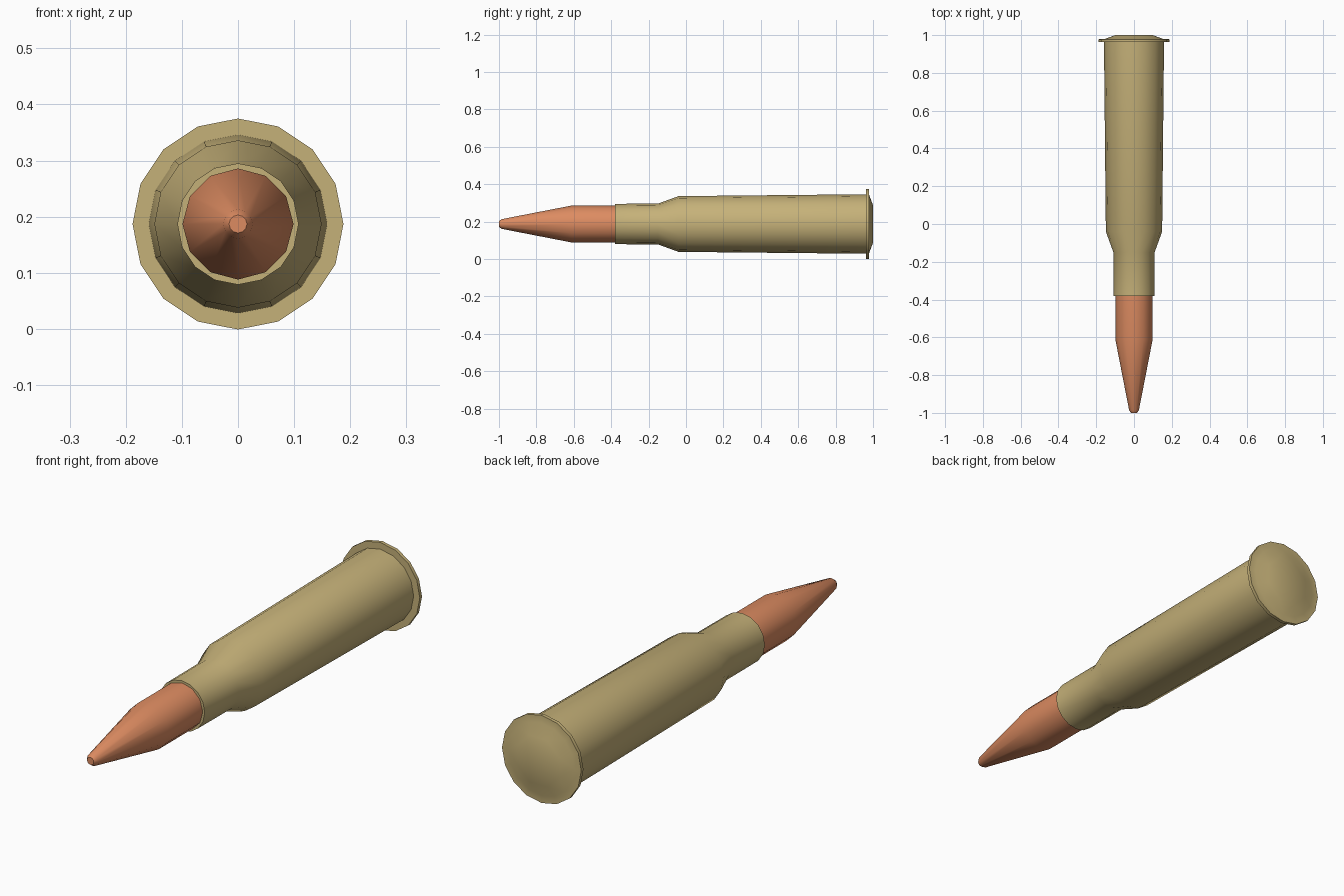
import bpy, bmesh, math

if "Cube" in bpy.data.objects:
    bpy.data.objects.remove(bpy.data.objects["Cube"])

AXIS_Z = 0.187


def material(name, color):
    m = bpy.data.materials.new(name)
    m.diffuse_color = color
    m.use_nodes = True
    m.node_tree.nodes["Principled BSDF"].inputs["Base Color"].default_value = m.diffuse_color
    return m


def lathe(name, profile, mat, phase=0.0):
    """Bridge rings (y, radius, sides) along the y axis and cap both ends."""
    bm = bmesh.new()
    rings = []
    for y, r, n in profile:
        vs = []
        for i in range(n):
            a = 2 * math.pi * i / n + phase
            vs.append(bm.verts.new((r * math.cos(a), y, AXIS_Z + r * math.sin(a))))
        rings.append([bm.edges.new((vs[i], vs[(i + 1) % n])) for i in range(n)])
        if len(rings) in (1, len(profile)):
            bm.faces.new(vs)
    for a, b in zip(rings, rings[1:]):
        bmesh.ops.bridge_loops(bm, edges=a + b)
    bmesh.ops.recalc_face_normals(bm, faces=bm.faces[:])
    mesh = bpy.data.meshes.new(name)
    bm.to_mesh(mesh)
    bm.free()
    ob = bpy.data.objects.new(name, mesh)
    bpy.context.collection.objects.link(ob)
    mesh.materials.append(mat)
    bpy.ops.object.select_all(action='DESELECT')
    ob.select_set(True)
    bpy.context.view_layer.objects.active = ob
    bpy.ops.object.shade_smooth_by_angle(angle=math.radians(35))
    return ob


brass = material("brass", (0.56, 0.44, 0.19, 1))
copper = material("copper", (0.72, 0.26, 0.12, 1))

# Bottlenecked case: mouth, neck, shoulder, tapered body, rim, bevelled base
lathe("case", [
    (-0.38, 0.108, 16), (-0.15, 0.109, 16), (-0.04, 0.149, 16),
    (0.963, 0.159, 16), (0.963, 0.188, 16), (0.978, 0.188, 16),
    (0.979, 0.156, 16), (1.0, 0.108, 8),
], brass, math.pi / 8)

# Tapered tip seated in the case mouth
lathe("projectile", [
    (-0.30, 0.099, 12), (-0.61, 0.099, 12),
    (-0.985, 0.026, 12), (-1.0, 0.016, 12),
], copper)
